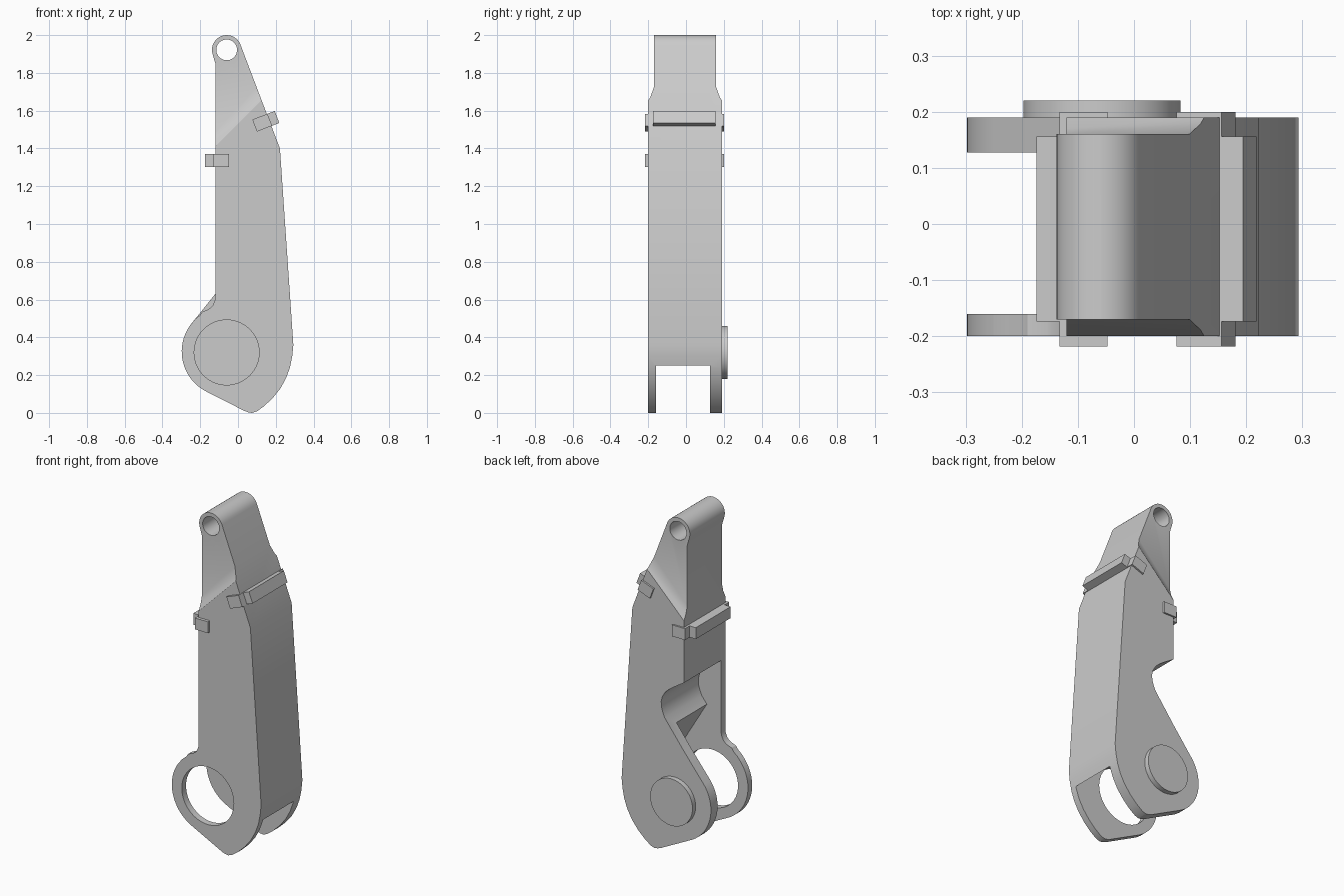
import bpy, bmesh
from math import sin, cos, radians, pi
from mathutils import Matrix, Vector

if "Cube" in bpy.data.objects:
    bpy.data.objects.remove(bpy.data.objects["Cube"])

MID = -0.005  # middle of the body in y


def arc(cx, cz, r, a0, a1, n):
    return [(cx + r * cos(radians(a0 + (a1 - a0) * i / n)),
             cz + r * sin(radians(a0 + (a1 - a0) * i / n))) for i in range(n + 1)]


def finish(name, bm):
    bmesh.ops.recalc_face_normals(bm, faces=bm.faces)
    me = bpy.data.meshes.new(name)
    bm.to_mesh(me)
    bm.free()
    ob = bpy.data.objects.new(name, me)
    bpy.context.collection.objects.link(ob)
    return ob


def prism(name, pts, y0, y1):
    """Extrude an x-z outline from y0 to y1."""
    bm = bmesh.new()
    face = bm.faces.new([bm.verts.new((x, y0, z)) for x, z in pts])
    ext = bmesh.ops.extrude_face_region(bm, geom=[face])
    verts = [v for v in ext["geom"] if isinstance(v, bmesh.types.BMVert)]
    bmesh.ops.translate(bm, verts=verts, vec=(0, y1 - y0, 0))
    return finish(name, bm)


def disc(name, x, z, r, y0, y1, n=64):
    return prism(name, arc(x, z, r, 0, 360 * (n - 1) / n, n - 1), y0, y1)


def cut(target, cutter):
    cutter.hide_render = True
    mod = target.modifiers.new("cut", "BOOLEAN")
    mod.operation, mod.solver, mod.object = "DIFFERENCE", "EXACT", cutter
    bpy.context.view_layer.objects.active = target
    bpy.ops.object.modifier_apply(modifier=mod.name)
    bpy.data.objects.remove(cutter)


def smooth(ob):
    bpy.ops.object.select_all(action="DESELECT")
    ob.select_set(True)
    bpy.context.view_layer.objects.active = ob
    bpy.ops.object.shade_smooth_by_angle(angle=radians(25))


# Leg body: side outline extruded across the full width
outline = arc(-0.06, 1.922, 0.078, 20, 197, 18)
outline += [(-0.12, 1.85), (-0.12, 0.63)]
outline += arc(-0.06, 0.325, 0.238, 143, 245, 20)
outline += [(0.035, 0.01), (0.055, 0.003), (0.075, 0.0), (0.10, 0.008), (0.14, 0.037),
            (0.185, 0.08), (0.225, 0.13), (0.255, 0.185), (0.275, 0.24),
            (0.287, 0.30), (0.293, 0.36), (0.222, 1.40)]
body = prism("leg_body", outline, -0.2, 0.19)

# Rounded notch behind the front plate
notch = [(-0.12, 1.04), (-0.05, 0.995), (-0.02, 0.973), (0.005, 0.95), (0.023, 0.92),
         (0.031, 0.89), (0.03, 0.86), (0.022, 0.83), (0.008, 0.797), (-0.12, 0.63),
         (-0.2, 0.66), (-0.2, 1.092)]
cut(body, prism("notch_cutter", notch, -0.16, 0.3))

# Slot between the two lower plates
slot = [(-0.084, 0.85), (0.29, 0.23), (0.4, 0.048), (0.4, -0.3), (-0.6, -0.3), (-0.6, 0.85)]
cut(body, prism("slot_cutter", slot, -0.16, 0.127))

# Front plate: fillet above the ring and the large round opening
fillet = [(-0.12, 0.66), (-0.12, 0.61), (-0.124, 0.59), (-0.136, 0.565), (-0.155, 0.549),
          (-0.19, 0.535), (-0.203, 0.516), (-0.228, 0.495), (-0.25, 0.468),
          (-0.35, 0.5), (-0.3, 0.66)]
cut(body, prism("fillet_cutter", fillet, -0.3, -0.1))
cut(body, disc("opening_cutter", -0.06, 0.32, 0.172, -0.3, -0.1))

# Bore through the top end
cut(body, disc("bore_cutter", -0.06, 1.922, 0.055, -0.4, 0.4, 40))

# Narrowed top with diagonal shoulders on both sides
low = [Vector((-0.42, 1.11)), Vector((0.42, 1.95))]
up = [Vector((-0.4, 1.19)), Vector((0.38, 2.025))]
for side in (-1, 1):
    bm = bmesh.new()
    for line, off, d in ((low, 0, 0.195), (up, 0, 0.165), (up, 0.9, 0.165),
                         (up, 0.9, 0.3), (low, 0, 0.3)):
        for p in line:
            bm.verts.new((p.x - off, MID + side * d, p.y + off))
    bmesh.ops.convex_hull(bm, input=bm.verts)
    cut(body, finish("shoulder_cutter", bm))
smooth(body)

# Round boss on the back plate
smooth(disc("pivot_boss", -0.057, 0.32, 0.14, 0.185, 0.22))


# Clips hugging the two edges: a wide saddle and a shorter outer bar
def clip(name, x, z, angle):
    for part, u0, u1, half in (("saddle", 0, 0.086, 0.209), ("bar", 0.086, 0.127, 0.165)):
        ob = prism(name + "_" + part, [(u0, -0.034), (u1, -0.034), (u1, 0.034), (u0, 0.034)],
                   -0.009 - half, -0.009 + half)
        ob.data.transform(Matrix.Translation((x, 0, z)) @ Matrix.Rotation(-angle, 4, "Y"))


clip("left_clip", -0.047, 1.337, pi)
clip("right_clip", 0.088, 1.521, radians(21))
